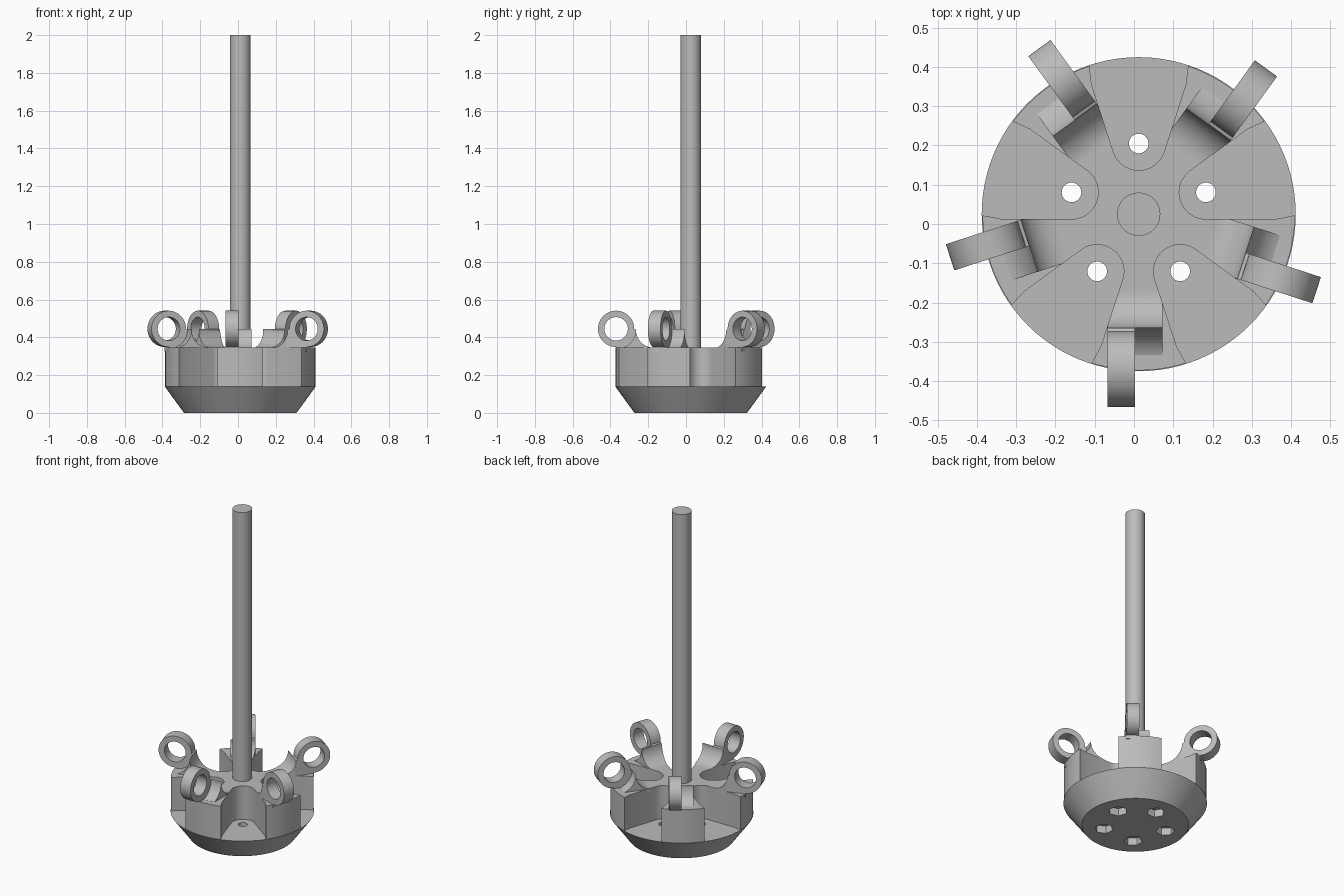
import bpy, bmesh, math
from mathutils import Matrix, Vector

if "Cube" in bpy.data.objects:
    bpy.data.objects.remove(bpy.data.objects["Cube"], do_unlink=True)

grey = bpy.data.materials.new("plain_grey")
grey.use_nodes = True
grey.diffuse_color = (0.5, 0.5, 0.5, 1)
grey.node_tree.nodes["Principled BSDF"].inputs["Base Color"].default_value = (0.5, 0.5, 0.5, 1)

CENTRE = Vector((0.012, 0.025, 0))
FLOOR, DECK = 0.14, 0.345
SEG = 96
ARM_ANGLES = [math.radians(-90 + 72 * i) for i in range(5)]
POCKET_ANGLES = [a + math.radians(36) for a in ARM_ANGLES]


def place(angle):
    """Local x becomes the outward direction at this angle."""
    return Matrix.Translation(CENTRE) @ Matrix.Rotation(angle, 4, 'Z')


def finish(name, bm, cutters=(), helper=False):
    bmesh.ops.recalc_face_normals(bm, faces=bm.faces)
    mesh = bpy.data.meshes.new(name)
    bm.to_mesh(mesh)
    bm.free()
    mesh.materials.append(grey)
    obj = bpy.data.objects.new(name, mesh)
    bpy.context.collection.objects.link(obj)
    if helper:
        obj.hide_render = True
        obj.hide_set(True)
        return obj
    bpy.ops.object.select_all(action='DESELECT')
    obj.select_set(True)
    bpy.context.view_layer.objects.active = obj
    for cutter in cutters:
        mod = obj.modifiers.new("cut", 'BOOLEAN')
        mod.operation, mod.solver, mod.object = 'DIFFERENCE', 'EXACT', cutter
        bpy.ops.object.modifier_apply(modifier=mod.name)
    bpy.ops.object.shade_smooth_by_angle(angle=math.radians(30))
    return obj


def add_cone(bm, r1, r2, z1, z2, seg=SEG, matrix=None):
    matrix = matrix or Matrix.Translation(CENTRE)
    bmesh.ops.create_cone(bm, cap_ends=True, segments=seg, radius1=r1, radius2=r2, depth=z2 - z1,
                          matrix=matrix @ Matrix.Translation((0, 0, (z1 + z2) / 2)))


def add_prism(bm, points, offset, matrix):
    """Extrude a closed 3D outline along offset."""
    face = bm.faces.new([bm.verts.new(matrix @ Vector(p)) for p in points])
    out = bmesh.ops.extrude_face_region(bm, geom=[face], use_keep_orig=True)
    moved = [g for g in out["geom"] if isinstance(g, bmesh.types.BMVert)]
    bmesh.ops.translate(bm, verts=moved, vec=offset)


def arc(cx, cy, r, start, end, n=20):
    angles = [math.radians(start + (end - start) * i / n) for i in range(n + 1)]
    return [(cx + r * math.cos(a), cy + r * math.sin(a)) for a in angles]


# Cutters: flared round-nosed pockets, bolt holes and hexagonal nut recesses
bm = bmesh.new()
flare = [(0.33, 0.12), (0.38, 0.126), (0.5, 0.14)]
outline = arc(0.18, 0, 0.068, 108, 252, 28)
outline += [(x, -y) for x, y in flare] + [(x, y) for x, y in reversed(flare)]
for a in POCKET_ANGLES:
    add_prism(bm, [(x, y, 0.1) for x, y in outline], (0, 0, 0.5), place(a))
pockets = finish("pocket_cutter", bm, helper=True)

bm = bmesh.new()
for a in POCKET_ANGLES:
    add_cone(bm, 0.025, 0.025, -0.1, 0.25, 32, place(a) @ Matrix.Translation((0.18, 0, 0)))
holes = finish("bolt_hole_cutter", bm, helper=True)

bm = bmesh.new()
for a in POCKET_ANGLES:
    add_cone(bm, 0.052, 0.052, -0.05, 0.045, 6, place(a) @ Matrix.Translation((0.18, 0, 0)))
nuts = finish("nut_recess_cutter", bm, helper=True)

# Tapered base
bm = bmesh.new()
add_cone(bm, 0.298, 0.4, 0, FLOOR)
finish("base", bm, [nuts, holes])

# Star-shaped hub left between the pockets
bm = bmesh.new()
add_cone(bm, 0.398, 0.398, FLOOR, DECK)
finish("hub", bm, [pockets])

# Central rod
bm = bmesh.new()
add_cone(bm, 0.055, 0.055, DECK - 0.02, 2.0, 64)
finish("rod", bm)

# Hinge arms: ring on one half, clearance block on the other
RING_R, RING_Z = 0.395, 0.445
T0, T1, T2 = -0.079, -0.009, 0.06
fillet = arc(0.195, 0.44, 0.095, 270, 360)
foot = DECK - 0.02


def add_arm_half(name, angle, curve, t_start, t_end):
    profile = [(0.195, foot)] + fillet + curve + [(curve[-1][0], foot)]
    bm = bmesh.new()
    m = place(angle)
    add_prism(bm, [(r, t_start, z) for r, z in profile],
              m.to_3x3() @ Vector((0, t_end - t_start, 0)), m)
    finish(name, bm, [pockets])


for i, a in enumerate(ARM_ANGLES, 1):
    add_arm_half(f"ring_web_{i}", a, arc(RING_R, RING_Z, 0.094, 180, 270), T0, T1)
    add_arm_half(f"clearance_block_{i}", a, arc(RING_R, RING_Z, 0.106, 180, 250), T1, T2)

    bm = bmesh.new()
    m = place(a)
    n = 64
    loops = []
    for radius, t in ((0.096, T0), (0.096, T1), (0.062, T1), (0.062, T0)):
        pts = arc(RING_R, RING_Z, radius, 0, 360, n)[:-1]
        loops.append([bm.verts.new(m @ Vector((r, t, z))) for r, z in pts])
    for k in range(4):
        p, q = loops[k], loops[(k + 1) % 4]
        for j in range(n):
            bm.faces.new((p[j], p[(j + 1) % n], q[(j + 1) % n], q[j]))
    finish(f"hinge_ring_{i}", bm)
